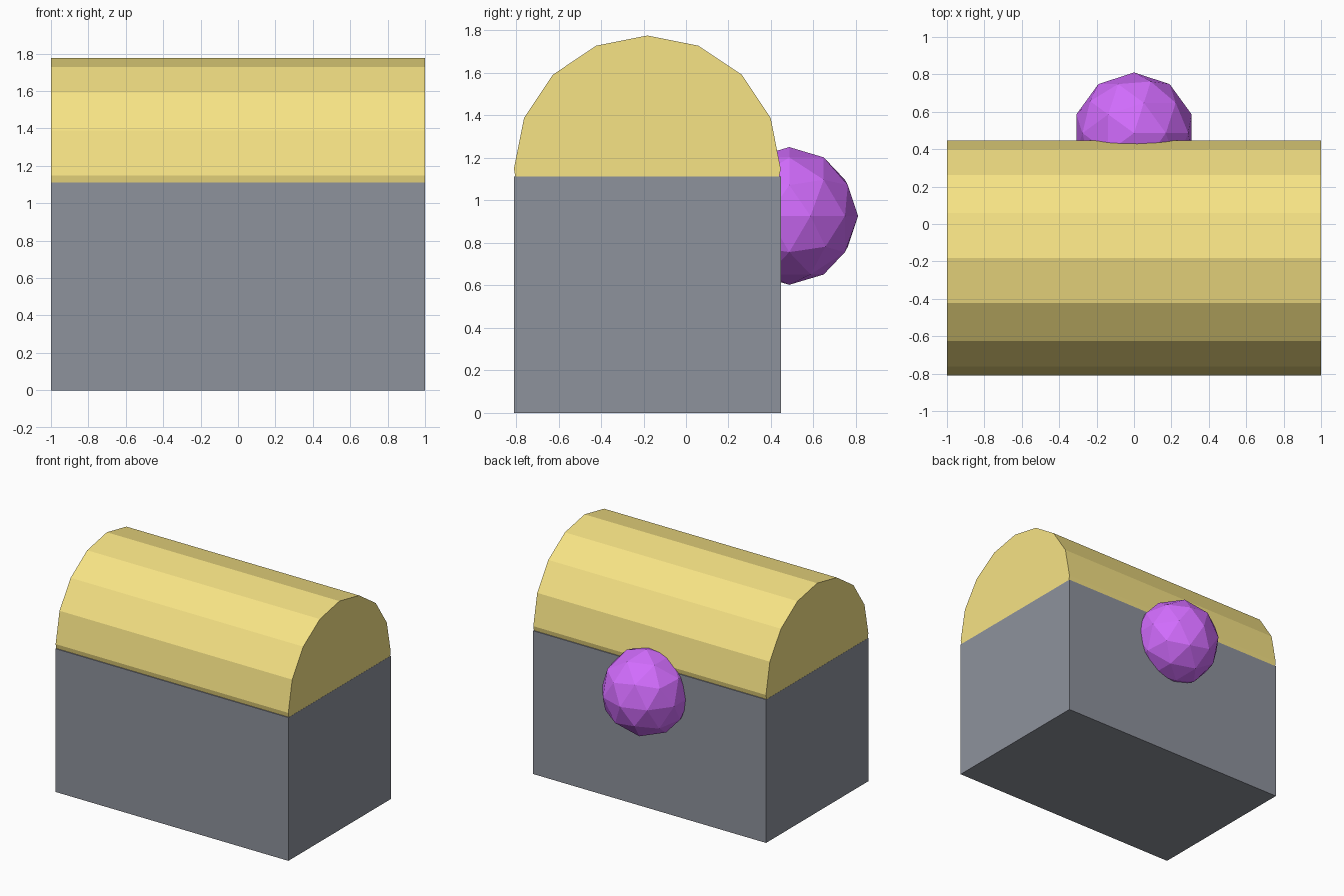
import bpy
import math

if "Cube" in bpy.data.objects:
    bpy.data.objects.remove(bpy.data.objects["Cube"])

R = 0.628            # lid radius, also half the body depth
Y = -0.81 + R        # body and lid centre line
BODY_H = 1.112


def finish(name, color):
    obj = bpy.context.object
    obj.name = name
    bpy.ops.object.transform_apply(location=False, rotation=True, scale=True)
    mat = bpy.data.materials.new(name + "_color")
    mat.diffuse_color = (*color, 1)
    mat.use_nodes = True
    mat.node_tree.nodes["Principled BSDF"].inputs["Base Color"].default_value = mat.diffuse_color
    obj.data.materials.append(mat)


# Box body
bpy.ops.mesh.primitive_cube_add(size=1, location=(0, Y, BODY_H / 2))
bpy.context.object.scale = (2, 2 * R, BODY_H)
finish("body", (0.27, 0.287, 0.333))

# Barrel lid: full 16-sided cylinder lying along x, half sunk in the body
# (a hair shorter than the body so the end faces do not overlap)
bpy.ops.mesh.primitive_cylinder_add(vertices=16, radius=R, depth=1.998,
                                    location=(0, Y, 1.148),
                                    rotation=(0, math.pi / 2, 0))
finish("barrel_lid", (0.93, 0.77, 0.235))

# Faceted ball set into the back
bpy.ops.mesh.primitive_ico_sphere_add(subdivisions=2, radius=0.324,
                                      location=(0, 0.486, 0.927))
finish("back_ball", (0.64, 0.15, 0.98))
